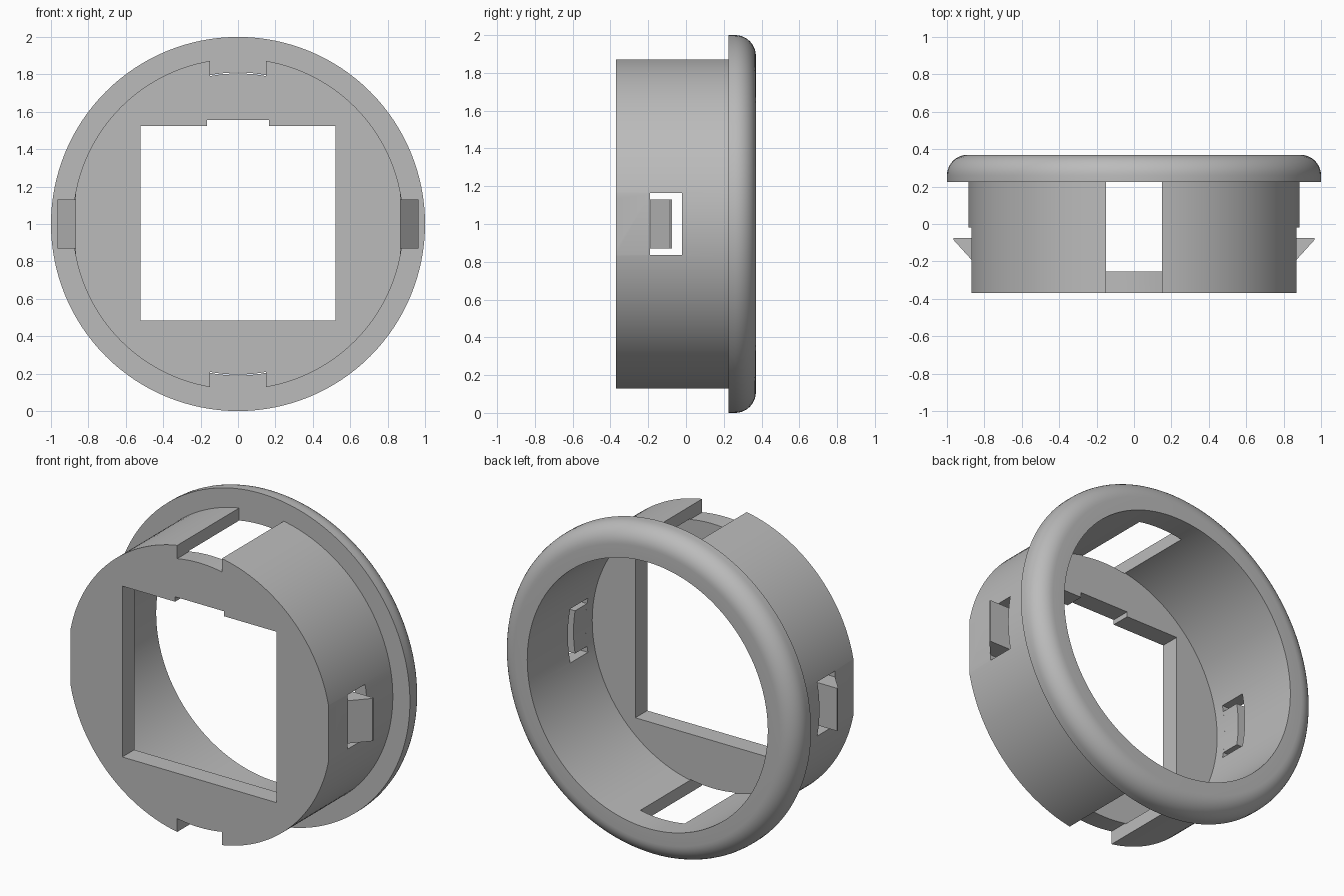
import bpy, bmesh, math
from mathutils import Vector

if "Cube" in bpy.data.objects:
    bpy.data.objects.remove(bpy.data.objects["Cube"])

CZ = 1.0            # height of the ring axis
R_BODY, R_IN, R_LIP = 0.885, 0.81, 1.0

grey = bpy.data.materials.new("plain grey")
grey.diffuse_color = (0.5, 0.5, 0.5, 1)
grey.use_nodes = True
grey.node_tree.nodes["Principled BSDF"].inputs["Base Color"].default_value = grey.diffuse_color


def make_object(name, bm):
    bmesh.ops.recalc_face_normals(bm, faces=bm.faces)
    me = bpy.data.meshes.new(name)
    bm.to_mesh(me)
    bm.free()
    me.materials.append(grey)
    ob = bpy.data.objects.new(name, me)
    bpy.context.collection.objects.link(ob)
    return ob


def prism(name, pts, y0, y1):
    """Extrude an (x, height from axis) outline along y."""
    bm = bmesh.new()
    face = bm.faces.new([bm.verts.new((x, y0, CZ + z)) for x, z in pts])
    new = bmesh.ops.extrude_face_region(bm, geom=[face])["geom"]
    verts = [v for v in new if isinstance(v, bmesh.types.BMVert)]
    bmesh.ops.translate(bm, verts=verts, vec=(0, y1 - y0, 0))
    return make_object(name, bm)


def cut(target, cutter):
    mod = target.modifiers.new("cut", 'BOOLEAN')
    mod.operation, mod.solver, mod.object = 'DIFFERENCE', 'EXACT', cutter
    bpy.context.view_layer.objects.active = target
    bpy.ops.object.modifier_apply(modifier=mod.name)
    bpy.data.objects.remove(cutter, do_unlink=True)


def rect(x0, x1, h):
    return [(x0, -h), (x1, -h), (x1, h), (x0, h)]


# Lathed housing: front plate, tube wall and rounded rear lip
f = 0.11
profile = [(0, -0.37), (R_BODY, -0.37), (R_BODY, 0.225), (R_LIP, 0.225)]
for i in range(11):
    a = math.pi / 2 * i / 10
    profile.append((R_LIP - f + f * math.cos(a), 0.37 - f + f * math.sin(a)))
profile += [(R_IN, 0.37), (R_IN, -0.255), (0, -0.255)]
bm = bmesh.new()
vs = [bm.verts.new((r, y, CZ)) for r, y in profile]
es = [bm.edges.new(p) for p in zip(vs, vs[1:])]
bmesh.ops.spin(bm, geom=vs + es, cent=(0, 0, CZ), axis=(0, 1, 0),
               angle=2 * math.pi, steps=128, use_merge=False)
bmesh.ops.remove_doubles(bm, verts=bm.verts, dist=1e-4)
housing = make_object("ring_housing", bm)

# Square opening with a shallow step in its top edge
cut(housing, prism("opening_cutter",
                   [(-0.52, -0.515), (0.52, -0.515), (0.52, 0.525), (0.165, 0.525),
                    (0.165, 0.555), (-0.165, 0.555), (-0.165, 0.525), (-0.52, 0.525)],
                   -0.6, 0.0))

for s in (1, -1):
    # Top and bottom slots, curved floor in the plate
    arc = [(x, s * math.sqrt(0.805 ** 2 - x * x))
           for x in [-0.15 + 0.3 * i / 8 for i in range(9)]]
    cut(housing, prism("slot_cutter", arc + [(0.15, s * 0.95), (-0.15, s * 0.95)],
                       -0.6, 0.225))
    # Side flats and latch windows
    cut(housing, prism("flat_cutter", rect(s * 0.87, s * 0.95, 0.166), -0.6, -0.02))
    cut(housing, prism("window_cutter", rect(s * 0.7, s * 0.93, 0.165), -0.19, -0.02))

# Snap latches: wedge section with an inner face following the bore
latches = []
for s, side in ((1, "right"), (-1, "left")):
    bm = bmesh.new()
    rows = []
    for i in range(9):
        z = -0.13 + 0.26 * i / 8
        xi = math.sqrt(R_IN ** 2 - z * z)
        section = [(xi, -0.19), (0.87, -0.19), (0.965, -0.085), (0.965, -0.075), (xi, -0.075)]
        rows.append([bm.verts.new((s * x, y, CZ + z)) for x, y in section])
    for a, b in zip(rows, rows[1:]):
        for k in range(5):
            j = (k + 1) % 5
            bm.faces.new((a[k], a[j], b[j], b[k]))
    bm.faces.new(rows[0])
    bm.faces.new(rows[-1])
    latches.append(make_object("snap_latch_" + side, bm))

# Smooth the round surfaces, keep edges crisp
bpy.ops.object.select_all(action='DESELECT')
for ob in [housing] + latches:
    ob.select_set(True)
bpy.context.view_layer.objects.active = housing
bpy.ops.object.shade_smooth_by_angle(angle=math.radians(30))
